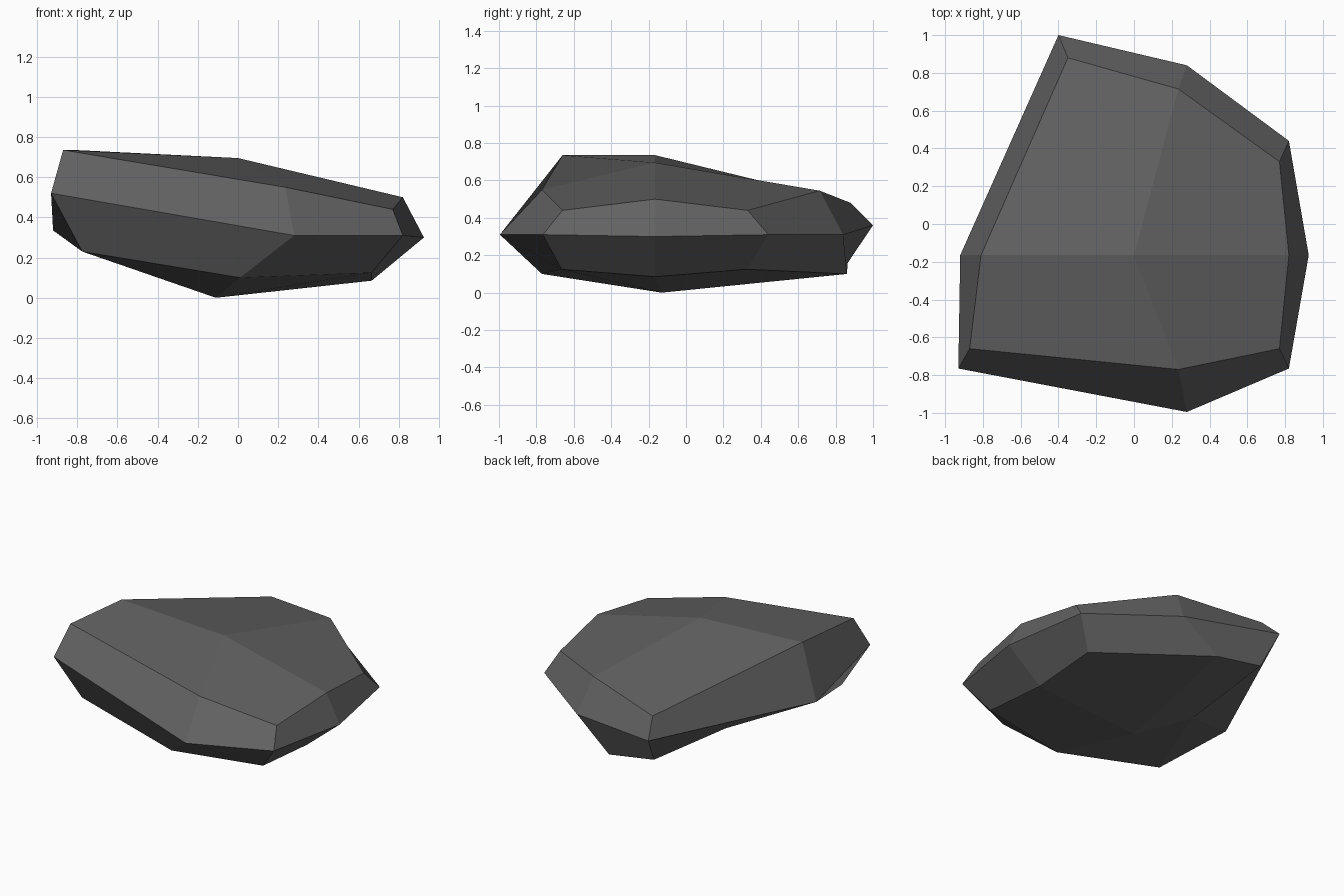
import bpy
import bmesh

# Rock outline, clockwise from the back left corner: corner, middle, corner, middle...
lower = [(-0.35, 0.865, 0.16), (0.01, 0.86, 0.10), (0.665, 0.325, 0.125), (0.665, -0.165, 0.085),
         (0.665, -0.665, 0.125), (0.01, -0.77, 0.10), (-0.775, -0.665, 0.23), (-0.40, 0.12, 0.115)]
middle = [(-0.40, 1.0, 0.36), (0.28, 0.84, 0.31), (0.82, 0.44, 0.31), (0.925, -0.165, 0.30),
          (0.82, -0.765, 0.31), (0.28, -0.995, 0.31), (-0.93, -0.765, 0.52), (-0.92, -0.165, 0.335)]
upper = [(-0.35, 0.88, 0.48), (0.235, 0.715, 0.545), (0.77, 0.33, 0.44), (0.82, -0.165, 0.50),
         (0.77, -0.66, 0.44), (0.235, -0.77, 0.55), (-0.87, -0.66, 0.735), (-0.81, -0.165, 0.735)]

bm = bmesh.new()
rings = [[bm.verts.new(p) for p in ring] for ring in (lower, middle, upper)]

# Side facets between neighbouring rings
for low, high in zip(rings, rings[1:]):
    for i in range(8):
        j = (i + 1) % 8
        bm.faces.new((low[i], low[j], high[j], high[i]))

# Top and bottom: four facets meeting at a peak
for ring, peak in ((rings[0], (-0.11, -0.13, 0.0)), (rings[2], (0.0, -0.165, 0.695))):
    centre = bm.verts.new(peak)
    for i in range(0, 8, 2):
        bm.faces.new((centre, ring[i - 1], ring[i], ring[i + 1]))

bmesh.ops.recalc_face_normals(bm, faces=bm.faces)
mesh = bpy.data.meshes.new("rock")
bm.to_mesh(mesh)
bm.free()

# Single dark stone colour
stone = bpy.data.materials.new("dark_grey_stone")
stone.diffuse_color = (0.12, 0.12, 0.12, 1)
mesh.materials.append(stone)

rock = bpy.data.objects.new("rock", mesh)
bpy.context.collection.objects.link(rock)
